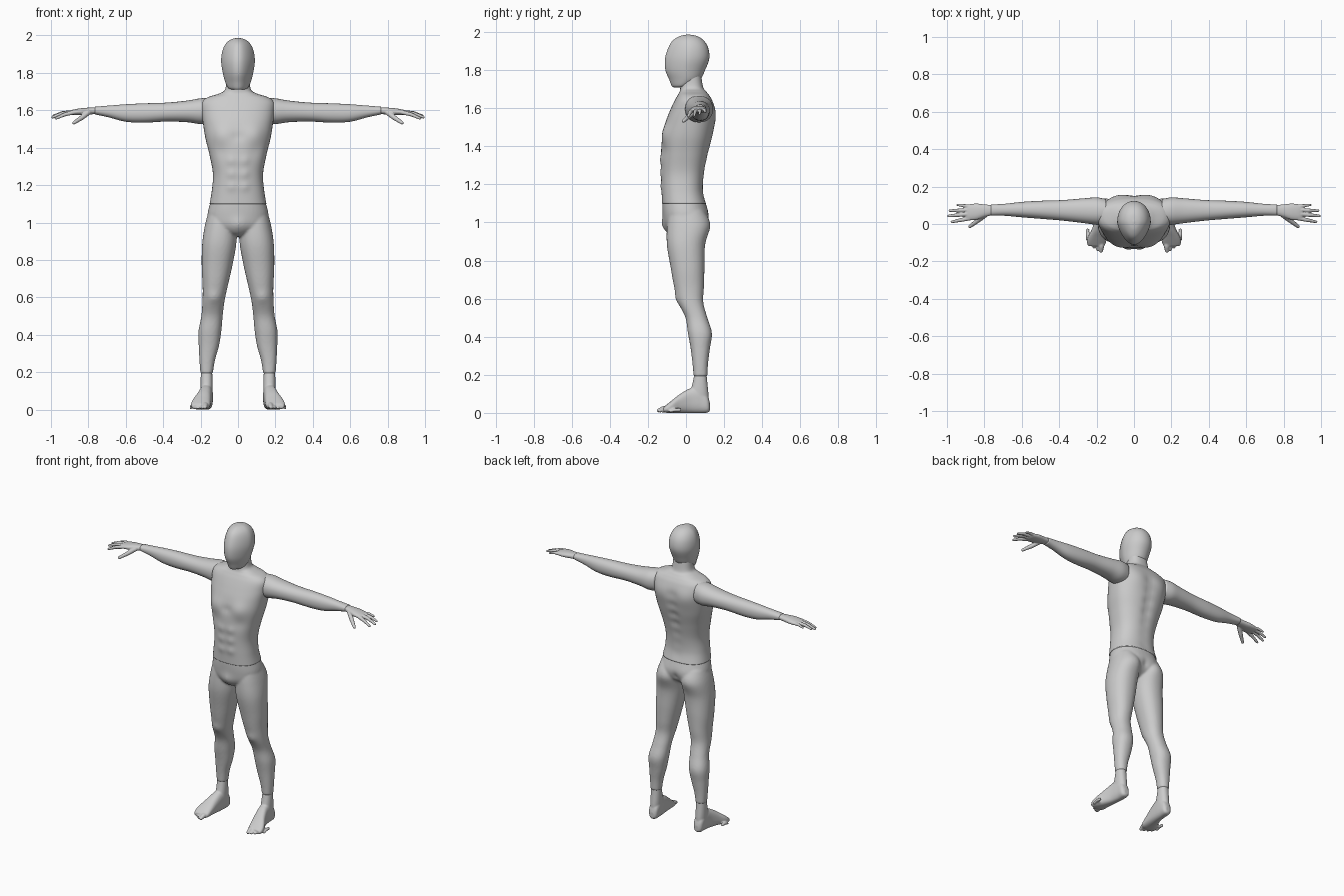
import bpy
import bmesh
import math
from mathutils import Vector

cube = bpy.data.objects.get("Cube")
if cube:
    bpy.data.objects.remove(cube, do_unlink=True)

skin = bpy.data.materials.new("light grey")
skin.use_nodes = True
skin.diffuse_color = (0.6, 0.6, 0.6, 1)
skin.node_tree.nodes["Principled BSDF"].inputs["Base Color"].default_value = skin.diffuse_color


def spline(a, b, c, d, t):
    """Catmull-Rom blend of four rows of section values."""
    return [0.5 * (2 * q + (r - p) * t + (2 * p - 5 * q + 4 * r - s) * t * t
                   + (3 * q - p - 3 * r + s) * t ** 3) for p, q, r, s in zip(a, b, c, d)]


def loft(bm, axis, rows, power=2.2, egg=0.0, side=1, count=40, steps=6):
    """Skin rounded sections. Each row: position, centre, half width, low, high."""
    dense = []
    for i in range(len(rows) - 1):
        quad = rows[max(i - 1, 0)], rows[i], rows[i + 1], rows[min(i + 2, len(rows) - 1)]
        dense += [spline(*quad, k / steps) for k in range(steps)]
    dense.append(rows[-1])
    rings = []
    for pos, centre, half, low, high in dense:
        ring = []
        for k in range(count):
            angle = math.tau * k / count
            c, s = math.cos(angle), math.sin(angle)
            c = math.copysign(abs(c) ** (2 / power), c)
            s = math.copysign(abs(s) ** (2 / power), s)
            u = centre + half * c * (1 + egg * min(s, 0))
            v = (low + high) / 2 + (high - low) / 2 * s
            co = {"x": (pos, u, v), "y": (u, pos, v), "z": (u, v, pos)}[axis]
            ring.append(bm.verts.new((co[0] * side, co[1], co[2])))
        rings.append(ring)
    for lower, upper in zip(rings, rings[1:]):
        for k in range(count):
            n = (k + 1) % count
            bm.faces.new((lower[k], lower[n], upper[n], upper[k]))
    bm.faces.new(rings[0])
    bm.faces.new(rings[-1])


def capsule(bm, a, b, ra, rb):
    """Tapered round-ended rod."""
    a, b = Vector(a), Vector(b)
    for v in bmesh.ops.create_icosphere(bm, subdivisions=3, radius=1)["verts"]:
        v.co = b + v.co * rb if v.co.dot(b - a) > 0 else a + v.co * ra


def digit(bm, root, tip, radius, lift):
    """Finger, thumb or toe with a slightly raised joint."""
    middle = (Vector(root) + Vector(tip)) / 2 + Vector((0, 0, lift))
    capsule(bm, root, middle, radius, radius * 0.9)
    capsule(bm, middle, tip, radius * 0.9, radius * 0.65)


def muscles(bm, bumps):
    """Push the surface in or out around mirrored spots."""
    bmesh.ops.recalc_face_normals(bm, faces=bm.faces)
    bm.normal_update()
    moves = []
    for v in bm.verts:
        p = Vector((abs(v.co.x), v.co.y, v.co.z))
        amount = sum(d * math.exp(-((p - Vector(c)).length / r) ** 2) for c, r, d in bumps)
        moves.append(v.normal * amount)
    for v, move in zip(bm.verts, moves):
        v.co += move


def finish(name, bm, mirror=False, voxel=0):
    bmesh.ops.recalc_face_normals(bm, faces=bm.faces)
    mesh = bpy.data.meshes.new(name)
    bm.to_mesh(mesh)
    bm.free()
    mesh.materials.append(skin)
    for p in mesh.polygons:
        p.use_smooth = True
    obj = bpy.data.objects.new(name, mesh)
    bpy.context.collection.objects.link(obj)
    if mirror:
        obj.modifiers.new("other side", "MIRROR").use_mirror_merge = False
    if voxel:
        fuse = obj.modifiers.new("fuse", "REMESH")
        fuse.mode = "VOXEL"
        fuse.voxel_size = voxel
        fuse.use_smooth_shade = True
        soften = obj.modifiers.new("soften", "SMOOTH")
        soften.factor = 0.5
        soften.iterations = 5
    return obj


# Head: egg-shaped, narrower towards the face
bm = bmesh.new()
loft(bm, "z", [
    (1.71, 0, .025, -.065, -.01), (1.718, 0, .05, -.075, .03), (1.75, 0, .068, -.088, .075),
    (1.8, 0, .081, -.108, .1), (1.86, 0, .09, -.11, .122), (1.915, 0, .084, -.094, .117),
    (1.955, 0, .066, -.07, .094), (1.979, 0, .037, -.032, .058), (1.987, 0, .004, .008, .016)],
    power=2.1, egg=.3)
finish("head", bm)

# Torso with neck and shoulders
bm = bmesh.new()
loft(bm, "z", [
    (1.1, 0, .152, -.126, .105), (1.17, 0, .14, -.128, .09), (1.26, 0, .134, -.13, .096),
    (1.36, 0, .152, -.131, .117), (1.45, 0, .174, -.124, .14), (1.53, 0, .187, -.106, .152),
    (1.59, 0, .195, -.083, .152), (1.64, 0, .194, -.06, .138), (1.668, 0, .165, -.044, .122),
    (1.688, 0, .105, -.033, .106), (1.71, 0, .07, -.03, .09), (1.77, 0, .061, -.028, .08)],
    power=2.4, count=64, steps=8)
bumps = [((.085, -.11, 1.47), .05, .011), ((0, -.13, 1.46), .025, -.008),
         ((.09, .15, 1.56), .06, .008), ((.09, -.12, 1.38), .04, -.005)]
bumps += [((.034, -.13, z), .024, .007) for z in (1.19, 1.26, 1.33)]
bumps += [((0, .13, z), .03, -.012) for z in (1.15, 1.22, 1.29, 1.36, 1.43, 1.5, 1.57)]
muscles(bm, bumps)
finish("torso", bm)

# Hips and legs fused into one skin
bm = bmesh.new()
loft(bm, "z", [
    (1.14, 0, .138, -.122, .09), (1.1, 0, .15, -.125, .104), (1.04, 0, .163, -.122, .118),
    (.985, 0, .15, -.114, .105), (.945, 0, .07, -.095, .06), (.925, 0, .025, -.06, .02)])
for side in (1, -1):
    loft(bm, "z", [
        (1.06, .085, .072, -.09, .095), (.98, .092, .086, -.1, .122), (.88, .101, .091, -.1, .1),
        (.76, .113, .081, -.08, .097), (.66, .122, .067, -.062, .094),
        (.58, .131, .059, -.04, .091), (.5, .139, .057, -.003, .112),
        (.42, .15, .061, .01, .136), (.34, .156, .054, .024, .126),
        (.26, .165, .041, .034, .116), (.19, .168, .033, .04, .112)], side=side)
muscles(bm, [((.075, .12, 1.0), .05, .008), ((.13, -.045, .6), .03, .008),
             ((0, -.11, .99), .035, .012), ((0, .115, 1.0), .025, -.01)])
finish("hips_and_legs", bm, voxel=.007)

# Arms
bm = bmesh.new()
loft(bm, "x", [
    (.15, .065, .068, 1.53, 1.665), (.2, .069, .073, 1.526, 1.664), (.27, .071, .066, 1.536, 1.652),
    (.38, .073, .055, 1.54, 1.641), (.5, .076, .048, 1.534, 1.637), (.6, .077, .041, 1.539, 1.632),
    (.69, .076, .032, 1.562, 1.625), (.765, .075, .029, 1.578, 1.619)])
finish("arms", bm, mirror=True)

# Hands: palm, four fingers and a thumb
bm = bmesh.new()
loft(bm, "x", [
    (.745, .075, .025, 1.581, 1.616), (.8, .071, .034, 1.577, 1.614), (.84, .066, .043, 1.574, 1.611),
    (.88, .063, .043, 1.574, 1.604), (.9, .062, .035, 1.58, 1.597)])
digit(bm, (.88, .03, 1.588), (.973, .012, 1.557), .0115, .005)
digit(bm, (.89, .053, 1.59), (.992, .043, 1.563), .0115, .006)
digit(bm, (.89, .075, 1.59), (.985, .071, 1.571), .011, .006)
digit(bm, (.875, .094, 1.589), (.943, .102, 1.581), .01, .005)
digit(bm, (.8, .045, 1.588), (.877, -.013, 1.533), .0145, -.002)
finish("hands", bm, mirror=True, voxel=.0035)

# Feet: ankle, sole and five toes
bm = bmesh.new()
loft(bm, "z", [(.215, .168, .029, .046, .107), (.16, .168, .032, .035, .112),
               (.1, .168, .033, .02, .118), (.04, .168, .03, .01, .12)])
loft(bm, "y", [
    (.126, .166, .014, .012, .05), (.112, .167, .03, .001, .09), (.07, .168, .034, -.001, .135),
    (.02, .173, .036, -.001, .128), (-.03, .184, .042, -.001, .1), (-.07, .196, .05, -.001, .069),
    (-.1, .201, .051, 0, .045), (-.118, .202, .042, .004, .03)], power=2.6)
for i in range(5):
    x = .172 + .019 * i
    reach = -.144 + .004 * i + .0028 * i * i
    size = .0165 if i == 0 else .0125 - .0006 * i
    digit(bm, (x, reach + .05, size + .006), (x + .004, reach, size * .75), size, .004)
finish("feet", bm, mirror=True, voxel=.0045)
